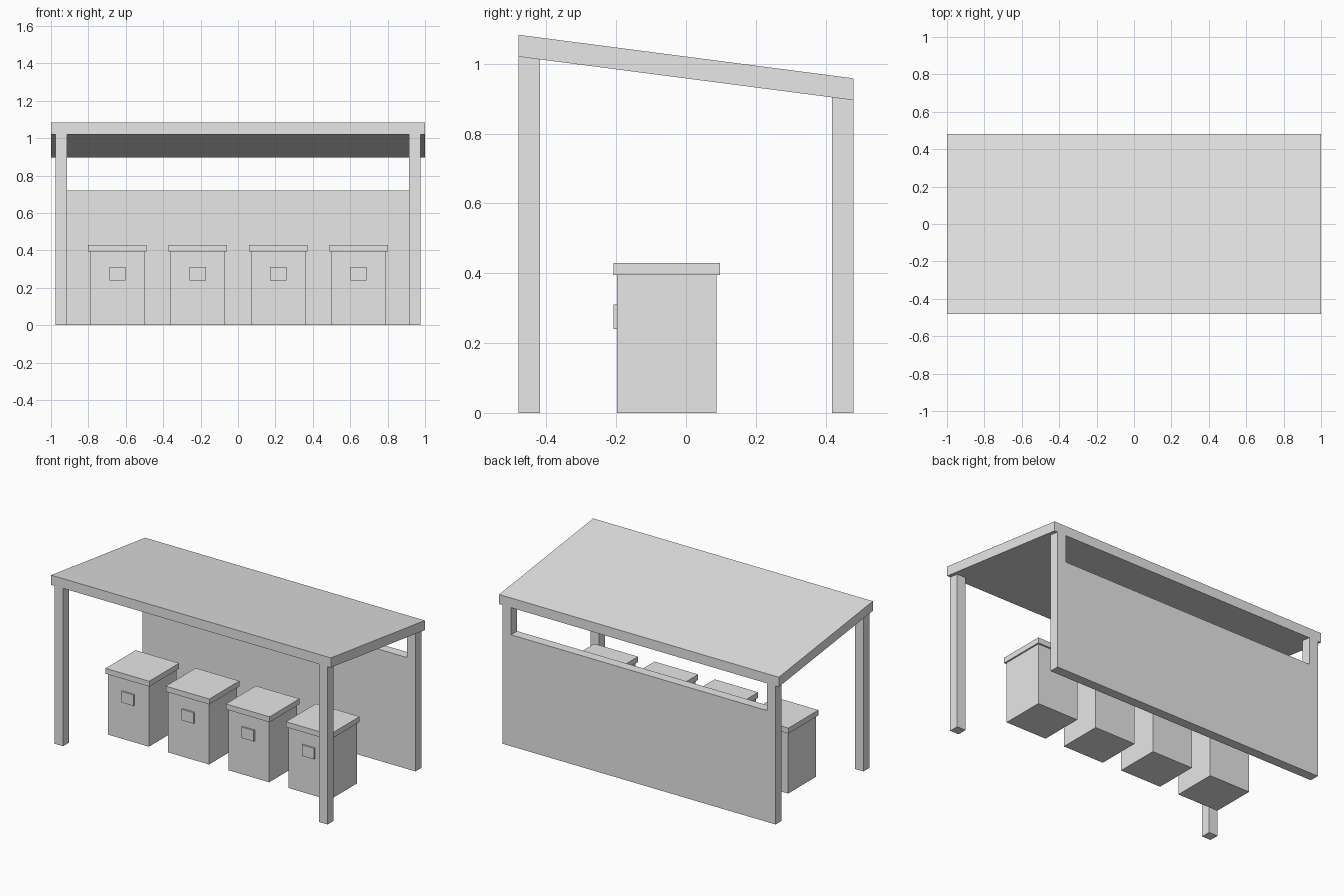
import bpy
import bmesh
from mathutils import Vector

old = bpy.data.objects.get("Cube")
if old:
    bpy.data.objects.remove(old, do_unlink=True)

grey = bpy.data.materials.new("light grey")
grey.use_nodes = True
grey.diffuse_color = (0.8, 0.8, 0.8, 1)
grey.node_tree.nodes["Principled BSDF"].inputs["Base Color"].default_value = (0.8, 0.8, 0.8, 1)

WIDTH, DEPTH, POST, THICK = 1.0, 0.48, 0.0625, 0.0625
POST_X = 0.977   # outer side of the posts
SILL = 0.72      # bottom of the back opening


def underside(y):
    """Height of the sloping roof underside."""
    return 0.958 - 0.13 * y


def prism(name, points, direction):
    """Solid made by extruding a flat outline."""
    bm = bmesh.new()
    face = bm.faces.new([bm.verts.new(p) for p in points])
    extruded = bmesh.ops.extrude_face_region(bm, geom=[face], use_keep_orig=True)
    moved = [v for v in extruded["geom"] if isinstance(v, bmesh.types.BMVert)]
    bmesh.ops.translate(bm, vec=Vector(direction), verts=moved)
    bmesh.ops.recalc_face_normals(bm, faces=bm.faces)
    mesh = bpy.data.meshes.new(name)
    bm.to_mesh(mesh)
    bm.free()
    mesh.materials.append(grey)
    obj = bpy.data.objects.new(name, mesh)
    bpy.context.collection.objects.link(obj)
    return obj


def box(name, x0, x1, y0, y1, z0, z1):
    outline = [(x0, y0, z0), (x1, y0, z0), (x1, y1, z0), (x0, y1, z0)]
    return prism(name, outline, (0, 0, z1 - z0))


# Sloping roof slab
low, high = underside(DEPTH), underside(-DEPTH)
prism("roof", [(-WIDTH, -DEPTH, high), (-WIDTH, DEPTH, low),
               (-WIDTH, DEPTH, low + THICK), (-WIDTH, -DEPTH, high + THICK)],
      (2 * WIDTH, 0, 0))

# Front posts, cut to the roof slope
for side, x in (("right", -POST_X), ("left", POST_X - POST)):
    y0, y1 = -DEPTH, -DEPTH + POST
    prism("front_post_" + side,
          [(x, y0, 0), (x, y1, 0), (x, y1, underside(y1)), (x, y0, underside(y0))],
          (POST, 0, 0))

# Back wall in one piece with its two posts
inner = POST_X - POST
back = prism("back_wall",
             [(-POST_X, DEPTH, 0), (POST_X, DEPTH, 0), (POST_X, DEPTH, low),
              (inner, DEPTH, low), (inner, DEPTH, SILL), (-inner, DEPTH, SILL),
              (-inner, DEPTH, low), (-POST_X, DEPTH, low)],
             (0, -POST, 0))
for v in back.data.vertices:
    if v.co.z > SILL + 0.1:
        v.co.z = underside(v.co.y)

# Row of four bins, each with a lid and a front plate
for i in range(4):
    x = -0.645 + 0.43 * i
    n = str(i + 1)
    box("bin_body_" + n, x - 0.146, x + 0.146, -0.197, 0.087, 0, 0.395)
    box("bin_lid_" + n, x - 0.156, x + 0.156, -0.208, 0.098, 0.395, 0.43)
    box("bin_latch_" + n, x - 0.043, x + 0.043, -0.208, -0.197, 0.24, 0.311)
